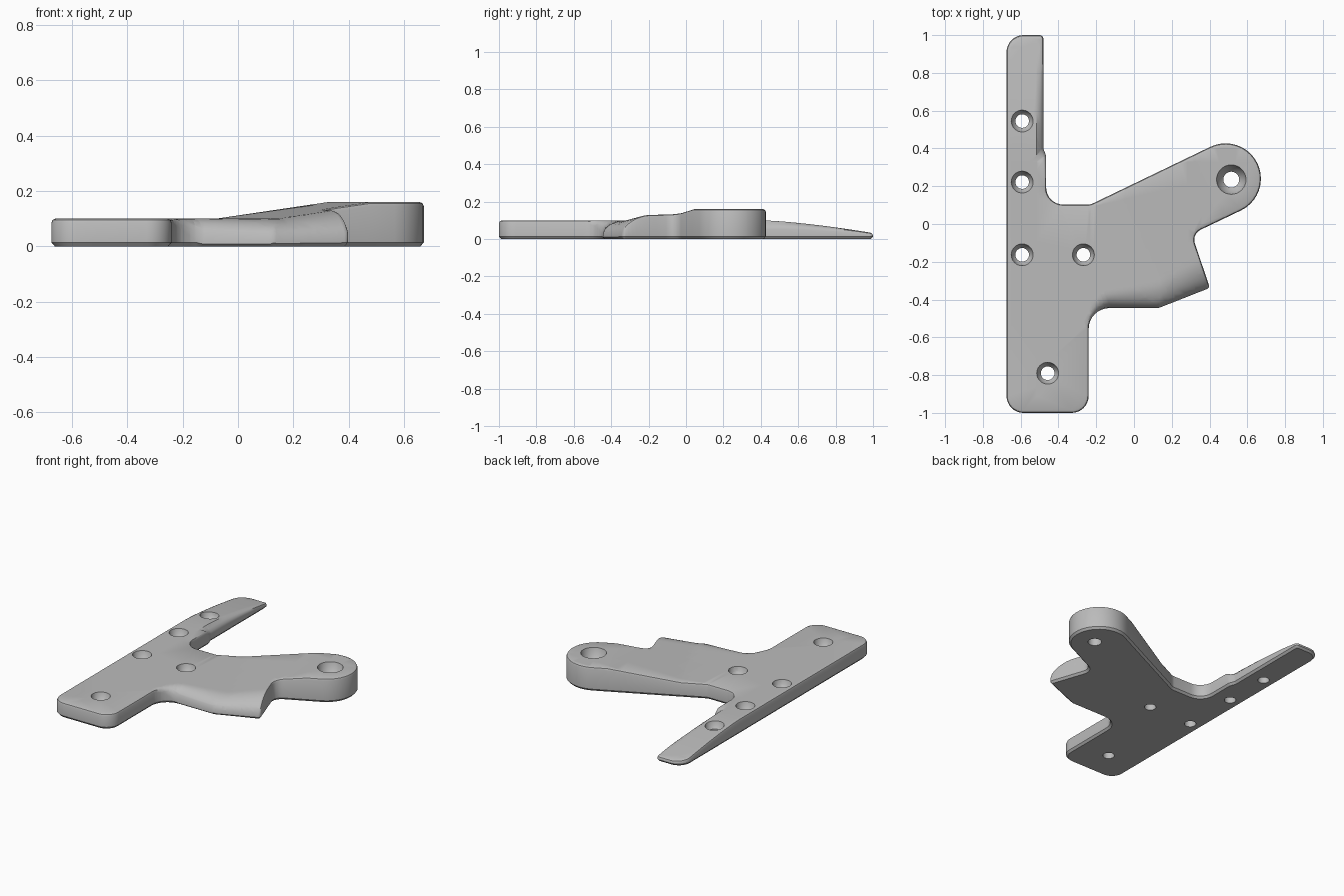
import bpy, bmesh, math
from mathutils import Vector

if "Cube" in bpy.data.objects:
    bpy.data.objects.remove(bpy.data.objects["Cube"])

T = 0.1  # base plate thickness
LOW, EDGE = 0.014, 0.015  # bottom chamfer and top edge rounding

metal = bpy.data.materials.new("plain_grey")
metal.diffuse_color = (0.5, 0.5, 0.5, 1)
metal.use_nodes = True
metal.node_tree.nodes["Principled BSDF"].inputs["Base Color"].default_value = metal.diffuse_color


def fillet(prev, p, nxt, r):
    """Points of an arc that rounds corner p."""
    p = Vector(p)
    a, b = (Vector(prev) - p).normalized(), (Vector(nxt) - p).normalized()
    half = a.angle(b) / 2
    c = p + (a + b).normalized() * r / math.sin(half)
    start = p + a * r / math.tan(half) - c
    turn = math.pi - 2 * half
    sign = 1 if a.x * b.y - a.y * b.x < 0 else -1
    n = max(2, round(turn / 0.2))
    out = []
    for i in range(n + 1):
        t = sign * turn * i / n
        ca, sa = math.cos(t), math.sin(t)
        out.append(c + Vector((start.x * ca - start.y * sa, start.x * sa + start.y * ca)))
    return out


def lip_front(x):
    """y of the front edge under the rounded lip."""
    if x < -0.13:
        return -0.555 + math.sqrt(max(0, 0.11 ** 2 - (x + 0.13) ** 2))
    return -0.445 + max(0, x - 0.13) * 0.39


def height(x, y):
    # sloping ramp towards the eye end of the arm
    s = 0.9 * x + 0.436 * y
    h = T + 0.06 * min(1, max(0, s / 0.45))
    # thin tail that tapers towards the back
    if x < -0.4 and y > 0.4:
        h -= 0.068 * ((y - 0.4) / 0.6) ** 1.45
    # sloped inner side of the tail
    if -0.515 < x < -0.44 and y > 0.33:
        fade = min(1, (y - 0.33) / 0.06) * max(0, 1 - max(0, y - 0.39) / 0.5)
        h -= (x + 0.515) * fade
    # rounded lip at the front
    if x > -0.24:
        u = y - lip_front(x)
        w = max(0.05, 0.09 + 0.2 * (x + 0.1))
        if u < w:
            low = 0.022 + (T - 0.022) * max(0, (-0.13 - x) / 0.11)
            k = 1 - max(0, u) / w
            h = low + (h - low) * math.sqrt(max(0, 1 - k ** 2))
    return h


# Outline: x, y, corner radius
corners = [(-0.675, -1, 0.09), (-0.24, -1, 0.09), (-0.24, -0.445, 0.11),
           (0.13, -0.445, 0.06), (0.402, -0.338, 0.018), (0.305, -0.053, 0.06),
           "eye",
           (-0.23, 0.103, 0.06), (-0.465, 0.103, 0.09), (-0.465, 0.36, 0.03),
           (-0.48, 0.40, 0.03), (-0.48, 1, 0.02), (-0.675, 1, 0.09)]
eye = [Vector((0.485 + 0.187 * math.cos(math.radians(a)),
               0.24 + 0.187 * math.sin(math.radians(a)))) for a in range(-64, 117, 9)]
outline = []
for i, c in enumerate(corners):
    if c == "eye":
        outline += eye
        continue
    before, after = corners[i - 1], corners[(i + 1) % len(corners)]
    before = eye[-1] if before == "eye" else Vector(before[:2])
    after = eye[0] if after == "eye" else Vector(after[:2])
    outline += fillet(before, c[:2], after, c[2])


def inset(points, d):
    res = []
    for i, p in enumerate(points):
        e1 = (p - points[i - 1]).normalized()
        e2 = (points[(i + 1) % len(points)] - p).normalized()
        n1, n2 = Vector((-e1.y, e1.x)), Vector((-e2.y, e2.x))
        res.append(p + (n1 + n2) * d / (1 + n1.dot(n2)))
    return res


bm = bmesh.new()


def wall(loops):
    """Skin a list of (points, z) loops; return the bottom and top edges."""
    rings = [[bm.verts.new((p.x, p.y, z)) for p in pts] for pts, z in loops]
    for a, b in zip(rings, rings[1:]):
        for i in range(len(a)):
            j = (i + 1) % len(a)
            bm.faces.new((a[i], a[j], b[j], b[i]))
    return [[bm.edges.get((r[i - 1], r[i])) for i in range(len(r))]
            for r in (rings[0], rings[-1])]


# Outer wall with chamfered bottom and rounded top edge
bottom, top = wall([(inset(outline, d), z) for d, z in (
    (0.012, 0), (0, LOW), (0, T - EDGE), (0.0045, T - 0.0045), (EDGE, T))])

# Countersunk screw holes and the larger pivot hole, profiles of (radius, z)
screw = [(0.036, 0), (0.036, 0.055), (0.05, 0.072), (0.058, T)]
pivot = [(0.042, 0), (0.042, 0.055), (0.066, 0.069), (0.078, T)]
holes = [(-0.592, 0.545, screw), (-0.592, 0.222, screw), (-0.592, -0.163, screw),
         (-0.268, -0.163, screw), (-0.457, -0.79, screw), (0.515, 0.235, pivot)]
ring = [Vector((math.cos(math.tau * k / 32), math.sin(math.tau * k / 32))) for k in range(32)]
for x, y, prof in holes:
    b, t = wall([([Vector((x, y)) + q * r for q in ring], z) for r, z in prof])
    bottom += b
    top += t

# Flat bottom and top around the holes
for edges, nz in ((bottom, -1), (top, 1)):
    bmesh.ops.triangle_fill(bm, use_beauty=True, use_dissolve=False,
                            edges=edges, normal=(0, 0, nz))
bmesh.ops.recalc_face_normals(bm, faces=bm.faces[:])

# Cuts where the top surface bends
cuts = [((0, 0), (0.9, 0.436)), ((0.405, 0.1962), (0.9, 0.436)), ((-0.515, 0), (1, 0))]
cuts += [((0, 0.331 + 0.067 * i), (0, 1)) for i in range(10)]
cuts += [((0, -0.538 + 0.021 * i), (0, 1)) for i in range(19)]
cuts += [((-0.233 + 0.037 * i, 0), (1, 0)) for i in range(17)]
for co, no in cuts:
    bmesh.ops.bisect_plane(bm, geom=bm.verts[:] + bm.edges[:] + bm.faces[:], dist=1e-5,
                           plane_co=(*co, 0), plane_no=Vector((*no, 0)).normalized())
bmesh.ops.triangulate(bm, faces=[f for f in bm.faces if len(f.verts) > 3])

# Raise or lower the top to its final height
for v in bm.verts:
    h, z = height(v.co.x, v.co.y), v.co.z
    lo, ed = min(LOW, h * 0.4), min(EDGE, h * 0.4)
    if z <= LOW:
        v.co.z = z / LOW * lo
    elif z >= T - EDGE:
        v.co.z = h - (T - z) / EDGE * ed
    else:
        v.co.z = lo + (z - LOW) / (T - EDGE - LOW) * (h - ed - lo)

mesh = bpy.data.meshes.new("bracket_plate")
bm.to_mesh(mesh)
bm.free()
mesh.materials.append(metal)
plate = bpy.data.objects.new("bracket_plate", mesh)
bpy.context.collection.objects.link(plate)
bpy.context.view_layer.objects.active = plate
plate.select_set(True)
bpy.ops.object.shade_smooth_by_angle(angle=math.radians(35))
